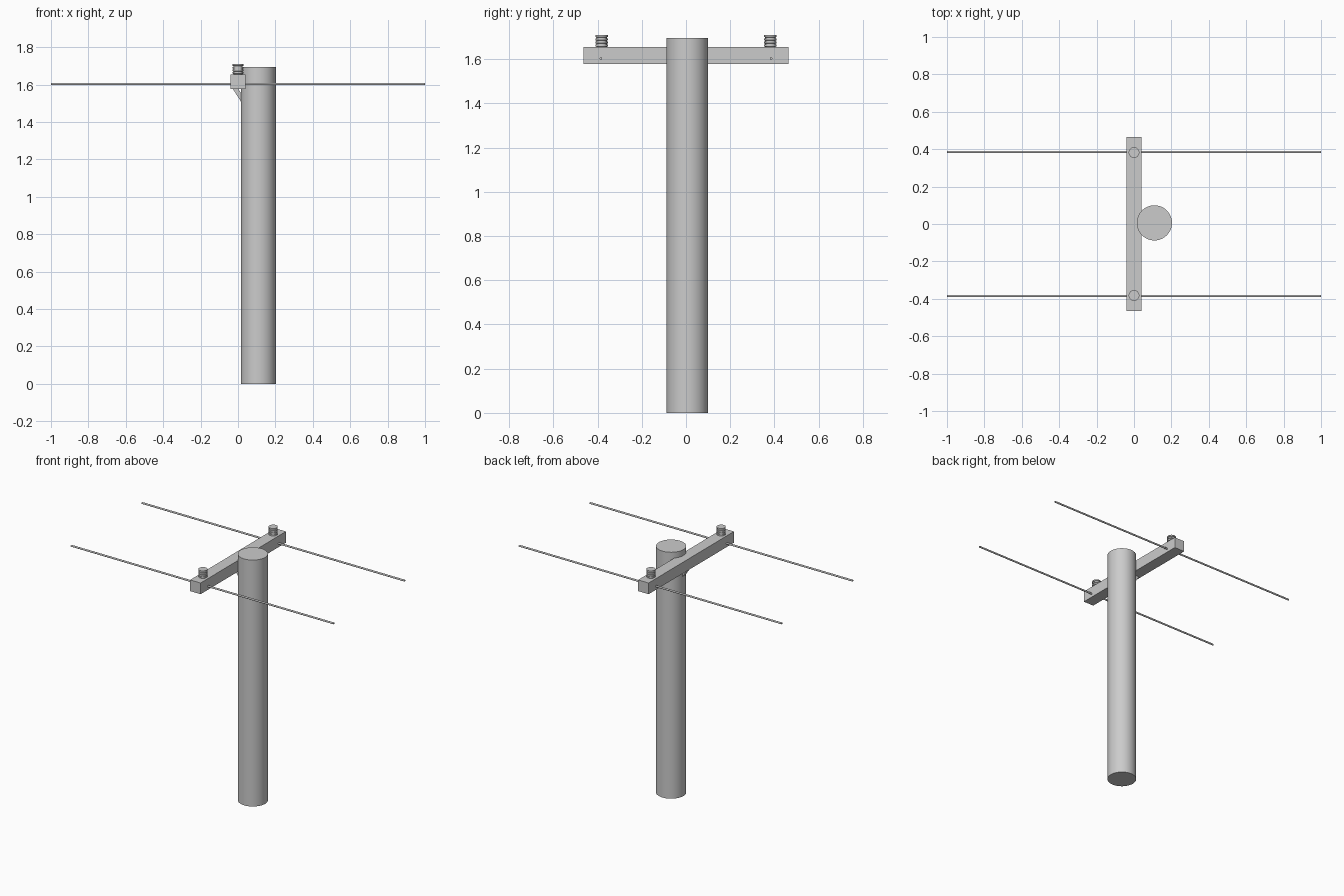
import bpy, bmesh, math

if "Cube" in bpy.data.objects:
    bpy.data.objects.remove(bpy.data.objects["Cube"])


def link_mesh(name, bm):
    bmesh.ops.recalc_face_normals(bm, faces=bm.faces)
    mesh = bpy.data.meshes.new(name)
    bm.to_mesh(mesh)
    bm.free()
    obj = bpy.data.objects.new(name, mesh)
    bpy.context.collection.objects.link(obj)
    return obj


def smooth(obj):
    bpy.ops.object.select_all(action='DESELECT')
    obj.select_set(True)
    bpy.context.view_layer.objects.active = obj
    bpy.ops.object.shade_smooth_by_angle(angle=math.radians(35))


def cylinder(name, radius, depth, centre, rotation=(0, 0, 0), sides=32):
    bpy.ops.mesh.primitive_cylinder_add(vertices=sides, radius=radius, depth=depth,
                                        location=centre, rotation=rotation)
    obj = bpy.context.object
    obj.name = name
    smooth(obj)
    return obj


def lathe(name, profile, centre, sides=32):
    # Stack rings of (radius, height) and cap both ends
    bm = bmesh.new()
    rings = [[bm.verts.new((r * math.cos(2 * math.pi * i / sides),
                            r * math.sin(2 * math.pi * i / sides), z))
              for i in range(sides)] for r, z in profile]
    for low, high in zip(rings, rings[1:]):
        for i in range(sides):
            j = (i + 1) % sides
            bm.faces.new((low[i], low[j], high[j], high[i]))
    bm.faces.new(rings[0])
    bm.faces.new(rings[-1])
    obj = link_mesh(name, bm)
    obj.location = centre
    smooth(obj)
    return obj


# Round pole standing behind the crossarm
cylinder("pole", 0.094, 1.695, (0.109, 0.006, 0.8475), sides=48)

# Square timber crossarm
bpy.ops.mesh.primitive_cube_add(size=1, location=(0, 0, 1.616))
arm = bpy.context.object
arm.name = "crossarm"
arm.scale = (0.08, 0.928, 0.077)

# Slanted brace from the underside of the arm to the pole
outline = [(-0.03, 1.58), (0.0, 1.58), (0.03, 1.532), (0.03, 1.487)]
bm = bmesh.new()
face = bm.faces.new([bm.verts.new((x, -0.012, z)) for x, z in outline])
out = bmesh.ops.extrude_face_region(bm, geom=[face])
bmesh.ops.translate(bm, vec=(0, 0.03, 0),
                    verts=[v for v in out["geom"] if isinstance(v, bmesh.types.BMVert)])
link_mesh("brace", bm)

# Ribbed insulator profile: four discs with narrow grooves between
ribs = 4
pitch = 0.057 / ribs
profile = []
for k in range(ribs):
    z = k * pitch
    profile += [(0.0235, z), (0.0235, z + pitch * 0.3),
                (0.0285, z + pitch * 0.42), (0.0285, z + pitch)]

# Insulators and wires at both ends
for side, label in ((-1, "front"), (1, "back")):
    lathe(label + "_insulator", profile, (0, side * 0.382, 1.652))
    cylinder(label + "_wire", 0.006, 2.0, (0, side * 0.385, 1.603),
             (0, math.pi / 2, 0), sides=16)
